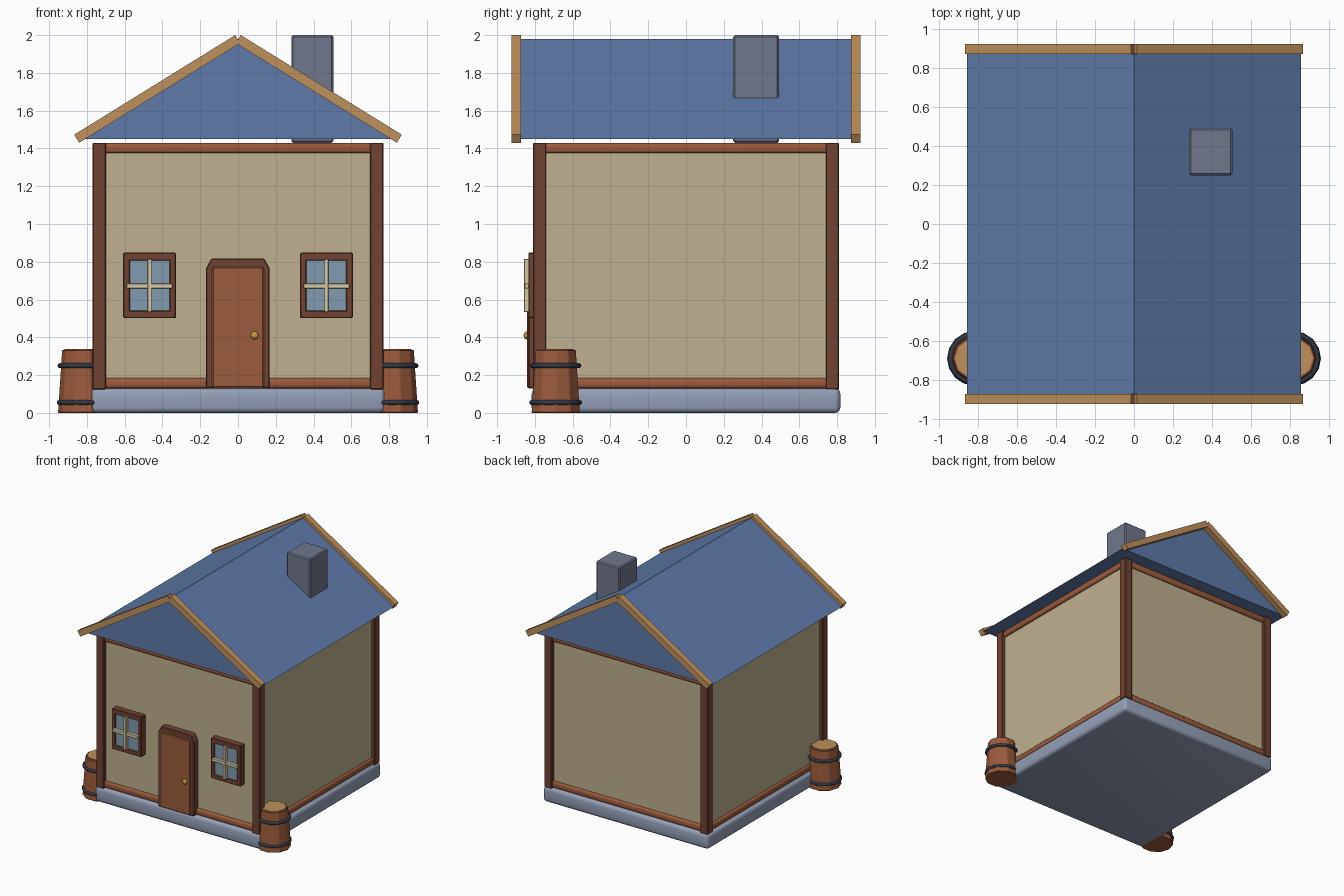
import bpy, bmesh
from math import pi
from mathutils import Matrix, Vector

if "Cube" in bpy.data.objects:
    bpy.data.objects.remove(bpy.data.objects["Cube"])


def material(name, *rgb):
    m = bpy.data.materials.new(name)
    m.diffuse_color = (*rgb, 1)
    m.use_nodes = True
    m.node_tree.nodes["Principled BSDF"].inputs["Base Color"].default_value = m.diffuse_color
    return m


ROOF = material("blue_roof", .115, .195, .40)
TRIM = material("light_wood", .52, .28, .107)
WALL = material("plaster", .52, .44, .28)
DARK = material("dark_wood", .165, .057, .032)
WOOD = material("red_wood", .33, .105, .045)
GLASS = material("glass", .22, .33, .43)
CREAM = material("cream", .68, .58, .38)
IRON = material("iron", .03, .042, .065)
STONE = material("stone", .30, .35, .47)
BRICK = material("chimney_stone", .165, .185, .265)
GOLD = material("brass", .55, .33, .05)


def finish(name, bm, mat, bevel=0, segments=1, smooth=False):
    bmesh.ops.recalc_face_normals(bm, faces=bm.faces)
    if bevel:
        bmesh.ops.bevel(bm, geom=bm.edges[:], offset=bevel, segments=segments,
                        profile=.5, affect='EDGES')
    me = bpy.data.meshes.new(name)
    bm.to_mesh(me)
    bm.free()
    me.materials.append(mat)
    ob = bpy.data.objects.new(name, me)
    bpy.context.collection.objects.link(ob)
    if smooth:
        bpy.ops.object.select_all(action='DESELECT')
        ob.select_set(True)
        bpy.context.view_layer.objects.active = ob
        bpy.ops.object.shade_smooth_by_angle(angle=pi / 5)
    return ob


def box(name, x, y, z, mat, bevel=0, segments=1, smooth=False):
    """Box from (min, max) pairs."""
    bm = bmesh.new()
    bmesh.ops.create_cube(bm, size=1)
    for v in bm.verts:
        v.co = Vector([(a + b) / 2 + c * (b - a) for (a, b), c in zip((x, y, z), v.co)])
    return finish(name, bm, mat, bevel, segments, smooth)


def prism(name, pts, y0, y1, mat, bevel=0):
    """Extrude an (x, z) outline along y."""
    bm = bmesh.new()
    f = bm.faces.new([bm.verts.new((x, y0, z)) for x, z in pts])
    ext = bmesh.ops.extrude_face_region(bm, geom=[f])["geom"]
    for v in ext:
        if isinstance(v, bmesh.types.BMVert):
            v.co.y = y1
    return finish(name, bm, mat, bevel)


def cone(name, n, r0, r1, z0, z1, x, y, mat, bevel=0):
    bm = bmesh.new()
    bmesh.ops.create_cone(bm, cap_ends=True, segments=n, radius1=r0, radius2=r1, depth=z1 - z0,
                          matrix=Matrix.Translation((x, y, (z0 + z1) / 2)) @ Matrix.Rotation(pi / 2, 4, 'Z'))
    return finish(name, bm, mat, bevel)


# Foundation and walls
box("foundation", (-.78, .78), (-.817, .817), (0, .13), STONE, .028, 3, True)
box("walls", (-.74, .74), (-.78, .78), (.12, 1.425), WALL)

# Corner posts and horizontal beams
for s in (-1, 1):
    for t in (-1, 1):
        box("corner_post", sorted((s * .70, s * .77)), sorted((t * .74, t * .81)), (.125, 1.43), DARK, .004)
    for z in ((.13, .185), (1.375, 1.43)):
        box("end_beam", (-.72, .72), sorted((s * .745, s * .80)), z, WOOD, .016, 3, True)
        box("side_beam", sorted((s * .705, s * .76)), (-.76, .76), z, WOOD, .016, 3, True)

# Roof with gable trim and chimney
prism("roof", [(-.857, 1.45), (.857, 1.45), (0, 1.98)], -.876, .876, ROOF)
for s in (-1, 1):
    for t in (-1, 1):
        prism("gable_trim", [(s * .015, 2.0), (s * -.011, 1.957), (s * .841, 1.430), (s * .867, 1.473)],
              t * .873, t * .925, TRIM)
box("chimney", (.283, .505), (.25, .492), (1.43, 2.0), BRICK, .009)

# Door
prism("door_frame", [(-.17, .13), (.168, .13), (.168, .765), (.14, .817), (-.142, .817), (-.17, .765)],
      -.77, -.835, DARK, .006)
box("door", (-.137, .137), (-.842, -.78), (.133, .772), WOOD, .006)
bm = bmesh.new()
bmesh.ops.create_uvsphere(bm, u_segments=12, v_segments=8, radius=.021,
                          matrix=Matrix.Translation((.088, -.843, .41)) @ Matrix.Diagonal((1, .8, 1, 1)))
finish("door_knob", bm, GOLD, smooth=True)

# Windows: four frame bars, pane and crossed glazing bars
for c in (-.468, .468):
    for s in (-1, 1):
        box("window_jamb", sorted((c + s * .105, c + s * .14)), (-.835, -.77), (.502, .848), DARK, .005)
    for z in ((.502, .542), (.806, .848)):
        box("window_rail", (c - .125, c + .125), (-.835, -.77), z, DARK, .004)
    box("window_pane", (c - .107, c + .107), (-.828, -.78), (.535, .81), GLASS)
    box("glazing_upright", (c - .011, c + .011), (-.858, -.82), (.535, .815), CREAM, .002)
    box("glazing_crossbar", (c - .121, c + .121), (-.855, -.82), (.659, .685), CREAM, .002)

# Barrels at the front corners
for s in (-1, 1):
    x, y = s * .82, -.69
    cone("barrel_body", 10, .134, .112, 0, .333, x, y, WOOD, .004)
    cone("barrel_lid", 10, .099, .099, .30, .339, x, y, TRIM)
    for z, r in ((.055, .127), (.25, .123)):
        bpy.ops.mesh.primitive_torus_add(location=(x, y, z), major_radius=r, minor_radius=.013,
                                         major_segments=16, minor_segments=8)
        hoop = bpy.context.object
        hoop.name = "barrel_hoop"
        hoop.data.materials.append(IRON)
        bpy.ops.object.shade_smooth_by_angle(angle=pi / 3)
